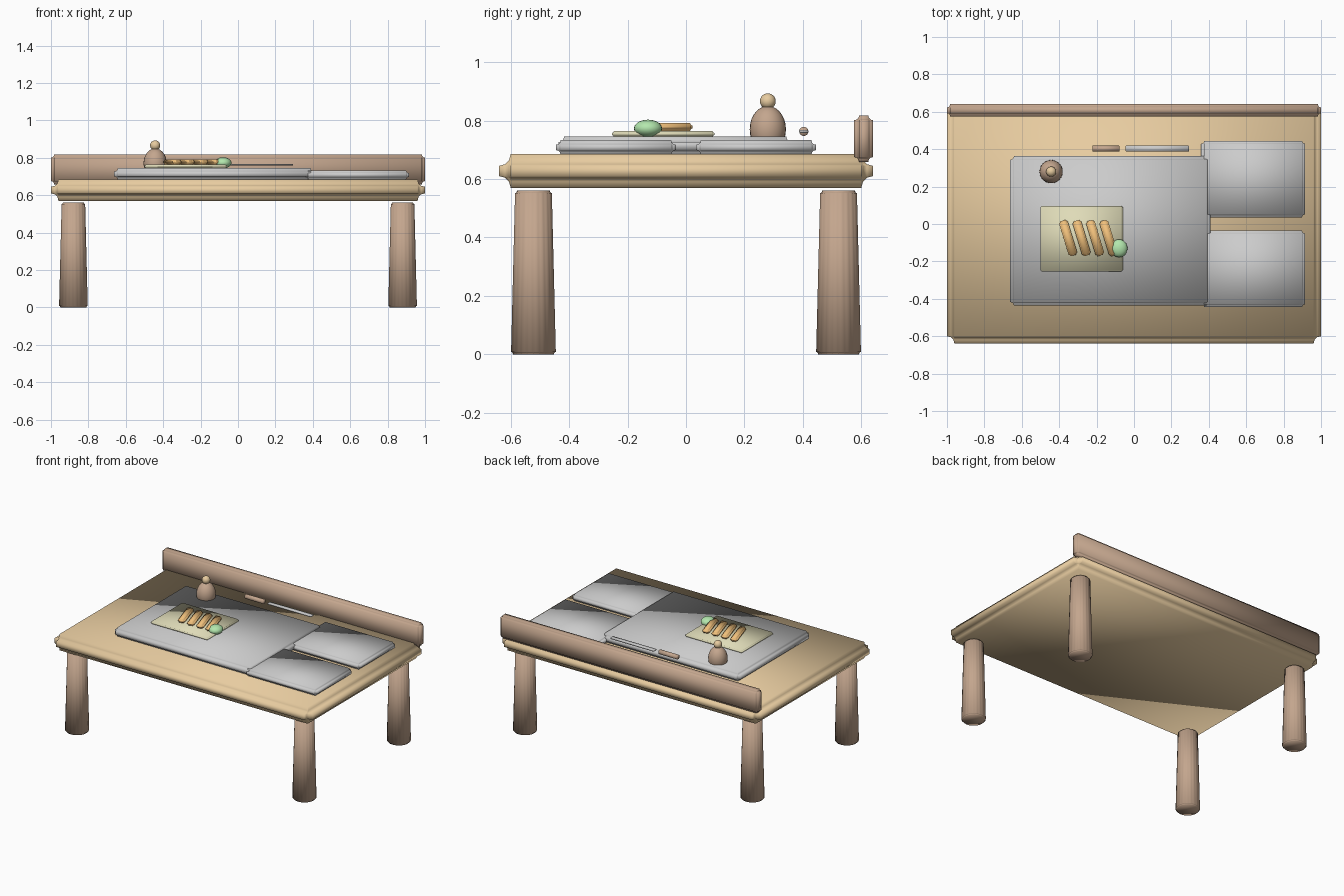
import bpy, bmesh, math
from mathutils import Matrix

if "Cube" in bpy.data.objects:
    bpy.data.objects.remove(bpy.data.objects["Cube"])


def mat(name, r, g, b):
    m = bpy.data.materials.new(name)
    m.diffuse_color = (r, g, b, 1)
    m.use_nodes = True
    m.node_tree.nodes["Principled BSDF"].inputs["Base Color"].default_value = m.diffuse_color
    return m


TAN = mat("tan_wood", 0.80, 0.60, 0.35)
BROWN = mat("brown_wood", 0.55, 0.38, 0.27)
STEEL = mat("steel", 0.80, 0.81, 0.82)
BOARD = mat("pale_board", 0.74, 0.71, 0.48)
ORANGE = mat("orange", 0.88, 0.53, 0.20)
GREEN = mat("green", 0.45, 0.80, 0.42)


def finish(name, bm, loc, material, rot=0, bevel=0):
    # coved (concave) edge moulding on every edge
    if bevel:
        bmesh.ops.bevel(bm, geom=bm.edges[:], offset=bevel, segments=3,
                        profile=0.08, affect='EDGES', clamp_overlap=True)
    for f in bm.faces:
        f.smooth = True
    me = bpy.data.meshes.new(name)
    bm.to_mesh(me)
    bm.free()
    me.materials.append(material)
    ob = bpy.data.objects.new(name, me)
    ob.location = loc
    ob.rotation_euler.z = rot
    bpy.context.collection.objects.link(ob)
    return ob


def box(name, size, loc, material, bevel, rot=0):
    bm = bmesh.new()
    bmesh.ops.create_cube(bm, size=1, matrix=Matrix.Diagonal((*size, 1)))
    return finish(name, bm, loc, material, rot, bevel)


def cone(name, r1, r2, depth, loc, material, bevel, sides=20, along_x=False):
    bm = bmesh.new()
    m = Matrix.Rotation(math.pi / 2, 4, 'Y') if along_x else Matrix()
    bmesh.ops.create_cone(bm, cap_ends=True, segments=sides, radius1=r1,
                          radius2=r2, depth=depth, matrix=m)
    return finish(name, bm, loc, material, 0, bevel)


def ball(name, radii, loc, material):
    bm = bmesh.new()
    bmesh.ops.create_uvsphere(bm, u_segments=24, v_segments=14, radius=1,
                              matrix=Matrix.Diagonal((*radii, 1)))
    return finish(name, bm, loc, material)


# Table top, back rail and legs
box("table_top", (2.0, 1.28, 0.115), (0, 0, 0.6275), TAN, 0.04)
box("back_rail", (2.0, 0.065, 0.16), (0, 0.608, 0.738), BROWN, 0.017)
for sx in (-1, 1):
    for sy in (-1, 1):
        cone("leg", 0.078, 0.064, 0.56, (sx * 0.88, sy * 0.522, 0.28), BROWN, 0.008)

# Steel work surface and two side trays
box("work_surface", (1.07, 0.80, 0.065), (-0.127, -0.037, 0.7135), STEEL, 0.02)
for sy in (-1, 1):
    box("side_tray", (0.555, 0.41, 0.05), (0.637, sy * 0.24, 0.708), STEEL, 0.016)

# Chopping board with carrot sticks and a green vegetable
box("chopping_board", (0.44, 0.35, 0.02), (-0.28, -0.078, 0.754), BOARD, 0.006)
for i in range(4):
    box("carrot_stick", (0.048, 0.195, 0.028), (-0.352 + i * 0.072, -0.075, 0.778),
        ORANGE, 0.009, math.radians(17))
ball("green_vegetable", (0.045, 0.048, 0.03), (-0.08, -0.13, 0.773), GREEN)

# Pepper mill
ball("mill_body", (0.062, 0.062, 0.08), (-0.443, 0.28, 0.77), BROWN)
ball("mill_knob", (0.027, 0.027, 0.027), (-0.443, 0.28, 0.866), TAN)

# Knife
cone("knife_handle", 0.016, 0.016, 0.145, (-0.15, 0.403, 0.763), BROWN, 0.002, 16, True)
box("knife_blade", (0.34, 0.032, 0.01), (0.125, 0.403, 0.763), STEEL, 0.003)
